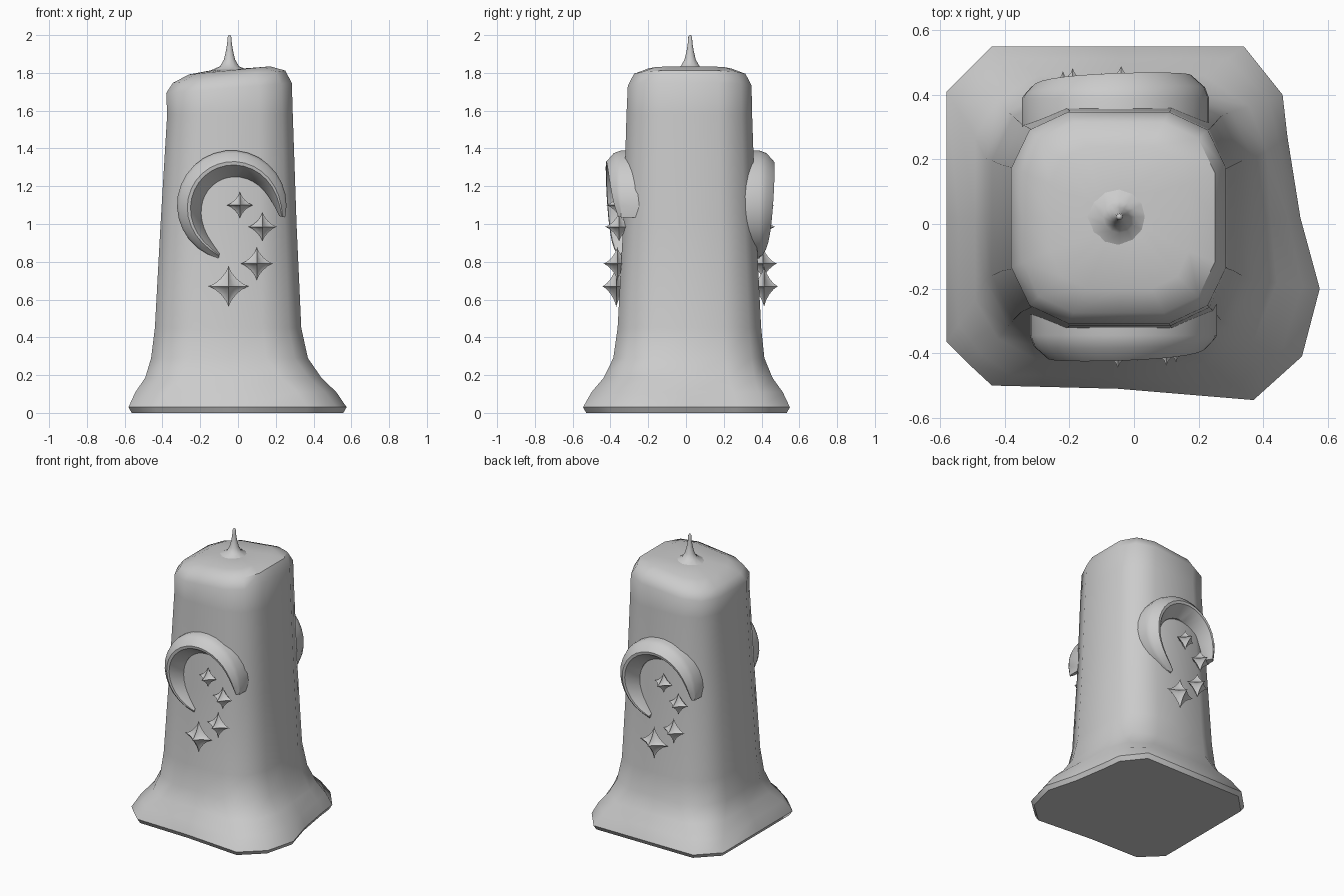
import bpy, bmesh
from math import sin, cos, pi, radians
from mathutils import Vector, Matrix

if "Cube" in bpy.data.objects:
    bpy.data.objects.remove(bpy.data.objects["Cube"])

mat = bpy.data.materials.new("grey_wax")
mat.diffuse_color = (0.6, 0.6, 0.6, 1)
mat.use_nodes = True
mat.node_tree.nodes["Principled BSDF"].inputs["Base Color"].default_value = mat.diffuse_color
AX, AY = -0.045, 0.022          # candle axis


def finish(bm, name, angle=40):
    bmesh.ops.recalc_face_normals(bm, faces=bm.faces)
    me = bpy.data.meshes.new(name)
    bm.to_mesh(me)
    bm.free()
    me.materials.append(mat)
    ob = bpy.data.objects.new(name, me)
    bpy.context.collection.objects.link(ob)
    bpy.ops.object.select_all(action='DESELECT')
    ob.select_set(True)
    bpy.context.view_layer.objects.active = ob
    bpy.ops.object.shade_smooth_by_angle(angle=radians(angle))
    return ob


def loft(name, rings, angle=40):
    """Skin a list of closed rings of points and cap both ends."""
    bm = bmesh.new()
    vs = [[bm.verts.new(p) for p in r] for r in rings]
    n = len(vs[0])
    for a, b in zip(vs, vs[1:]):
        for i in range(n):
            j = (i + 1) % n
            bm.faces.new((a[i], a[j], b[j], b[i]))
    bm.faces.new(vs[0])
    bm.faces.new(vs[-1])
    return finish(bm, name, angle)


# Candle body: rounded square section blending into a melted, lopsided foot
quarter = [(1, 0), (1, .47), (.83, .83), (.47, 1)]
unit = []
for k in range(4):
    for x, y in quarter:
        for _ in range(k):
            x, y = -y, x
        unit.append((x, y))
foot = [(.515, .02), (.475, .27), (.46, .40), (.34, .55), (-.05, .55), (-.44, .55),
        (-.51, .48), (-.58, .41), (-.58, .02), (-.58, -.365), (-.51, -.435),
        (-.44, -.50), (-.05, -.51), (.37, -.545), (.52, -.41), (.575, -.2)]


def section(x0, x1, y0, y1, z, t=0.0, tilt=0.0):
    cx, cy, hx, hy = (x0 + x1) / 2, (y0 + y1) / 2, (x1 - x0) / 2, (y1 - y0) / 2
    ring = []
    for (u, v), (fx, fy) in zip(unit, foot):
        x, y = cx + u * hx, cy + v * hy
        x, y = x + (fx - x) * t, y + (fy - y) * t
        ring.append((x, y, z + tilt * (x - AX)))
    return ring


rings = [[(x * .97, y * .97, 0) for x, y in foot],
         [(x, y, .03) for x, y in foot],
         section(-.45, .38, -.385, .415, .11, .72),
         section(-.45, .38, -.385, .415, .185, .32),
         section(-.46, .37, -.385, .415, .29),
         section(-.44, .335, -.362, .398, .45),
         section(-.41, .31, -.332, .370, 1.0),
         section(-.375, .29, -.315, .350, 1.58),
         section(-.38, .285, -.308, .347, 1.72, 0, .08),
         section(-.345, .25, -.275, .315, 1.78, 0, .11),
         section(-.26, .17, -.20, .24, 1.813, 0, .10),
         section(-.12, .03, -.05, .10, 1.82, 0, .03)]
loft("candle_body", rings, 45)

# Wick
N = 12
wick = [(.10, 1.813), (.05, 1.835), (.03, 1.87), (.018, 1.92), (.012, 1.96), (.010, 1.99), (.004, 2.0)]
loft("wick", [[(AX + r * cos(2 * pi * i / N), AY + r * sin(2 * pi * i / N), z) for i in range(N)]
              for r, z in wick], 60)


def turn_to_back(ob):
    c = Matrix.Translation((AX, AY, 0))
    ob.data.transform(c @ Matrix.Rotation(pi, 4, 'Z') @ c.inverted())


# Crescent moon: tapered arc with a raised ridge
def crescent(name):
    steps, R, cx, cz = 22, .29, -.033, 1.10
    arc = []
    for s in range(steps + 1):
        t = s / steps
        a = radians(-13 + 269 * t)
        f = max(.22, sin(pi * t) ** .4)
        w, d = .145 * f, .03 + .085 * f
        pts = [(R, .22), (R, .345 - .31 + .31), (R - .1 * w, .31 + d * .65),
               (R - .42 * w, .31 + d), (R - .55 * w, .31 + d * .97), (R - w, .33), (R - w, .22)]
        arc.append([(cx + r * cos(a), -y, cz + r * sin(a)) for r, y in pts])
    return loft(name, arc, 35)


# Four-pointed star: sphere pulled into six spikes
def star(name, x, z, r):
    bm = bmesh.new()
    bmesh.ops.create_uvsphere(bm, u_segments=16, v_segments=12, radius=1)
    size = Vector((r, .075, r * 1.03))
    pos = Vector((x, -.40 + .046 * z, z))
    for v in bm.verts:
        v.co = pos + Vector([s * c * abs(c) ** 1.8 for s, c in zip(size, v.co)])
    return finish(bm, name, 60)


for side in ("front", "back"):
    parts = [crescent(side + "_moon")]
    for i, (x, z, r) in enumerate([(.01, 1.10, .07), (.13, .985, .077), (.10, .79, .087), (-.05, .67, .108)]):
        parts.append(star(f"{side}_star_{i + 1}", x, z, r))
    if side == "back":
        for p in parts:
            turn_to_back(p)
